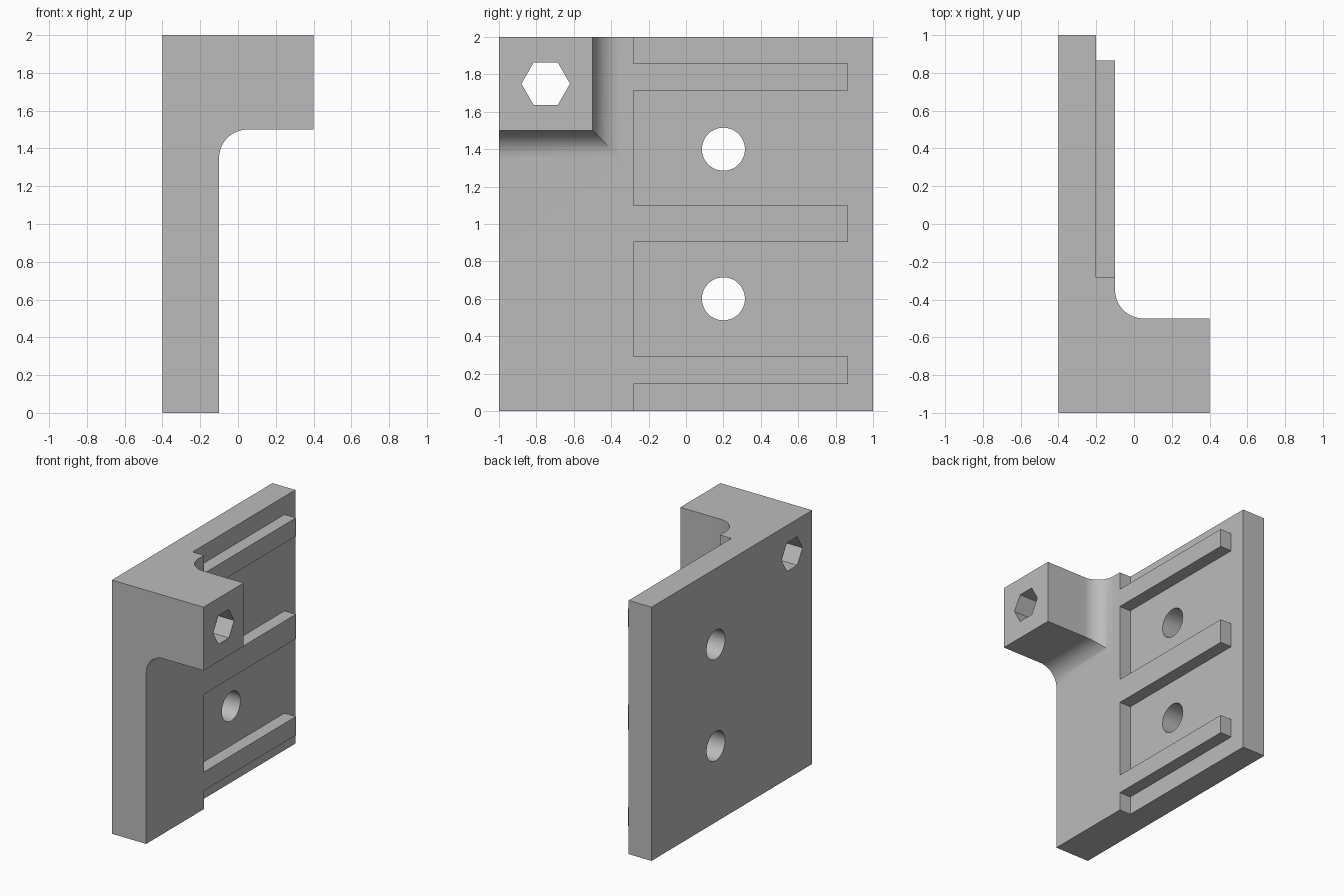
import bpy, bmesh, math

cube = bpy.data.objects.get("Cube")
if cube:
    bpy.data.objects.remove(cube)

grey = bpy.data.materials.new("plain_grey")
grey.use_nodes = True
COLOUR = (0.5, 0.5, 0.5, 1)
grey.diffuse_color = COLOUR
grey.node_tree.nodes["Principled BSDF"].inputs["Base Color"].default_value = COLOUR


def loft(name, sections):
    """Solid through equal-length outlines, each given as (x, [(y, z), ...])."""
    bm = bmesh.new()
    rings = [[bm.verts.new((x, y, z)) for y, z in pts] for x, pts in sections]
    for a, b in zip(rings, rings[1:]):
        for i in range(len(a)):
            j = (i + 1) % len(a)
            bm.faces.new((a[i], a[j], b[j], b[i]))
    bm.faces.new(rings[0])
    bm.faces.new(rings[-1])
    bmesh.ops.recalc_face_normals(bm, faces=bm.faces)
    mesh = bpy.data.meshes.new(name)
    bm.to_mesh(mesh)
    bm.free()
    mesh.materials.append(grey)
    ob = bpy.data.objects.new(name, mesh)
    bpy.context.collection.objects.link(ob)
    return ob


def prism(name, x0, x1, outline):
    return loft(name, [(x0, outline), (x1, outline)])


def rect(y0, y1, z0, z1):
    return [(y0, z0), (y1, z0), (y1, z1), (y0, z1)]


def ngon(y, z, r, sides):
    return [(y + r * math.cos(math.tau * i / sides),
             z + r * math.sin(math.tau * i / sides)) for i in range(sides)]


def combine(target, tool, operation):
    """Apply a boolean and remove the tool object."""
    mod = target.modifiers.new(operation, "BOOLEAN")
    mod.operation, mod.solver, mod.object = operation, "EXACT", tool
    bpy.context.view_layer.objects.active = target
    bpy.ops.object.modifier_apply(modifier=mod.name)
    bpy.data.objects.remove(tool)


# Mounting plate
plate = prism("mounting_bracket", -0.4, -0.1, rect(-1, 1, 0, 2))

# Recess around the three horizontal ribs
inner, tip = -0.28, 0.865
recess = [(1.2, -0.2), (inner, -0.2)]
for low, high in ((0.145, 0.292), (0.905, 1.098), (1.713, 1.858)):
    recess += [(inner, low), (tip, low), (tip, high), (inner, high)]
recess += [(inner, 2.2), (1.2, 2.2)]
combine(plate, prism("recess_cutter", -0.2, 0.1, recess), "DIFFERENCE")

# Corner block flaring into the plate with a mitred fillet
R, STEPS = 0.15, 16


def block_section(x, flare):
    return x, rect(-1, -0.5 + flare, 1.5 - flare, 2)


sections = [block_section(-0.3, R)]
for i in range(STEPS + 1):
    a = math.pi / 2 * i / STEPS
    sections.append(block_section(-0.1 + R * (1 - math.cos(a)), R * (1 - math.sin(a))))
sections.append(block_section(0.4, 0))
combine(plate, loft("corner_block", sections), "UNION")

# Two round screw holes and one hexagonal hole
for y, z, r, sides in ((0.2, 1.4, 0.115, 48), (0.2, 0.6, 0.115, 48), (-0.75, 1.75, 0.13, 6)):
    combine(plate, prism("hole_cutter", -0.6, 0.6, ngon(y, z, r, sides)), "DIFFERENCE")

# Smooth fillets and round holes, crisp edges elsewhere
bpy.ops.object.select_all(action="DESELECT")
plate.select_set(True)
bpy.context.view_layer.objects.active = plate
bpy.ops.object.shade_smooth_by_angle(angle=math.radians(30))
